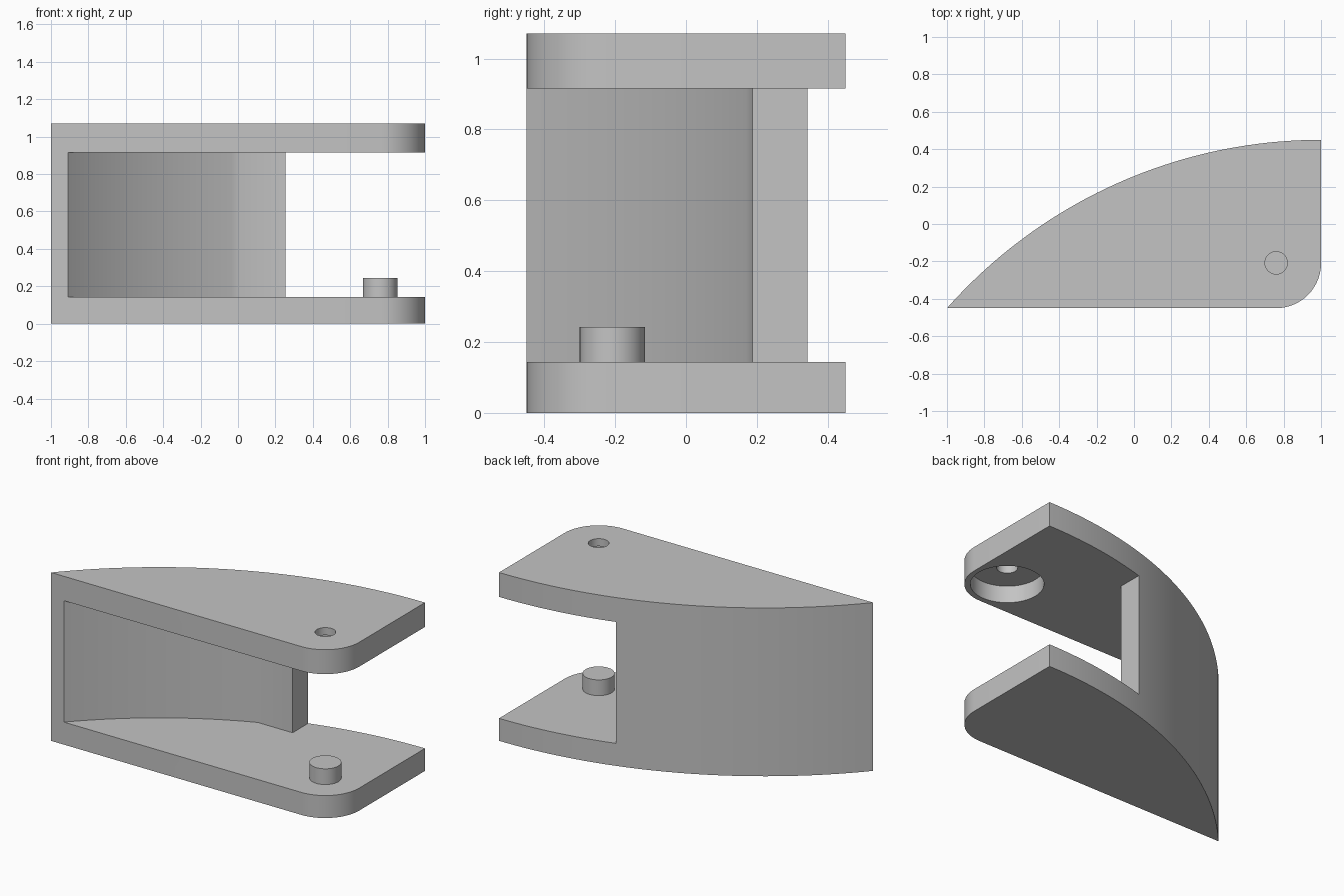
import bpy
import bmesh
from math import sin, cos, atan2, pi, radians
from mathutils import Vector

cube = bpy.data.objects.get("Cube")
if cube:
    bpy.data.objects.remove(cube, do_unlink=True)

HALF_Y = 0.45
HEIGHT = 1.07
FLOOR, CEILING = 0.143, 0.915      # inner faces of the two plates
R_OUT, R_IN = 2.672, 2.605         # concentric arcs of the curved wall
ARC_C = Vector((1, HALF_Y - R_OUT))
PIVOT = Vector((0.76, -0.208))     # shared centre of peg, hole and corner

grey = bpy.data.materials.new("plain grey")
grey.use_nodes = True
grey.diffuse_color = (0.55, 0.55, 0.55, 1)
grey.node_tree.nodes["Principled BSDF"].inputs["Base Color"].default_value = grey.diffuse_color


def arc(centre, radius, start, end, steps):
    """Points along a circular arc."""
    angles = [start + (end - start) * i / steps for i in range(steps + 1)]
    return [(centre[0] + radius * cos(a), centre[1] + radius * sin(a)) for a in angles]


def prism(name, outline, z0, z1):
    """Extrude a flat outline between two heights."""
    bm = bmesh.new()
    face = bm.faces.new([bm.verts.new((x, y, z0)) for x, y in outline])
    top = bmesh.ops.extrude_face_region(bm, geom=[face])["geom"]
    verts = [v for v in top if isinstance(v, bmesh.types.BMVert)]
    bmesh.ops.translate(bm, verts=verts, vec=(0, 0, z1 - z0))
    bmesh.ops.recalc_face_normals(bm, faces=bm.faces)
    mesh = bpy.data.meshes.new(name)
    bm.to_mesh(mesh)
    bm.free()
    mesh.materials.append(grey)
    obj = bpy.data.objects.new(name, mesh)
    bpy.context.collection.objects.link(obj)
    return obj


def disc(name, radius, z0, z1):
    """Upright cylinder on the pivot axis."""
    return prism(name, arc(PIVOT, radius, 0, 2 * pi, 48)[:-1], z0, z1)


def combine(target, tool, operation):
    """Apply a boolean and discard the tool."""
    tool.hide_render = True
    mod = target.modifiers.new(operation, "BOOLEAN")
    mod.operation = operation
    mod.solver = "EXACT"
    mod.object = tool
    bpy.context.view_layer.objects.active = target
    bpy.ops.object.modifier_apply(modifier=mod.name)
    bpy.data.objects.remove(tool, do_unlink=True)


# Solid body: curved back, rounded front corner
tip = Vector((-1, -HALF_Y)) - ARC_C
outline = arc(ARC_C, R_OUT, pi / 2, atan2(tip.y, tip.x), 40)
corner = 1 - PIVOT.x
outline += arc((PIVOT.x, corner - HALF_Y), corner, -pi / 2, 0, 14)
body = prism("curved_bracket", outline, 0, HEIGHT)

# Cavity between the plates, with a short flat length at the wall's end
wall_y = 0.187
kink = Vector((0.009, wall_y)) - ARC_C
start = Vector((-0.91, -HALF_Y)) - ARC_C
cavity = arc(ARC_C, R_IN, atan2(start.y, start.x) + 0.05, atan2(start.y, start.x), 1)
cavity += arc(ARC_C, R_IN, atan2(start.y, start.x), atan2(kink.y, kink.x), 24)[1:]
cavity += [(0.253, wall_y), (0.253, 0.7), (1.3, 0.7), (1.3, cavity[0][1])]
combine(body, prism("cavity_cutter", cavity, FLOOR, CEILING), "DIFFERENCE")

# Recess and through hole in the upper plate
combine(body, disc("recess_cutter", 0.208, 0.8, CEILING + 0.107), "DIFFERENCE")
combine(body, disc("hole_cutter", 0.06, 0.8, HEIGHT + 0.1), "DIFFERENCE")

# Peg on the lower plate
combine(body, disc("peg", 0.092, 0.05, 0.243), "UNION")

bpy.ops.object.select_all(action="DESELECT")
body.select_set(True)
bpy.context.view_layer.objects.active = body
bpy.ops.object.shade_smooth_by_angle(angle=radians(30))
